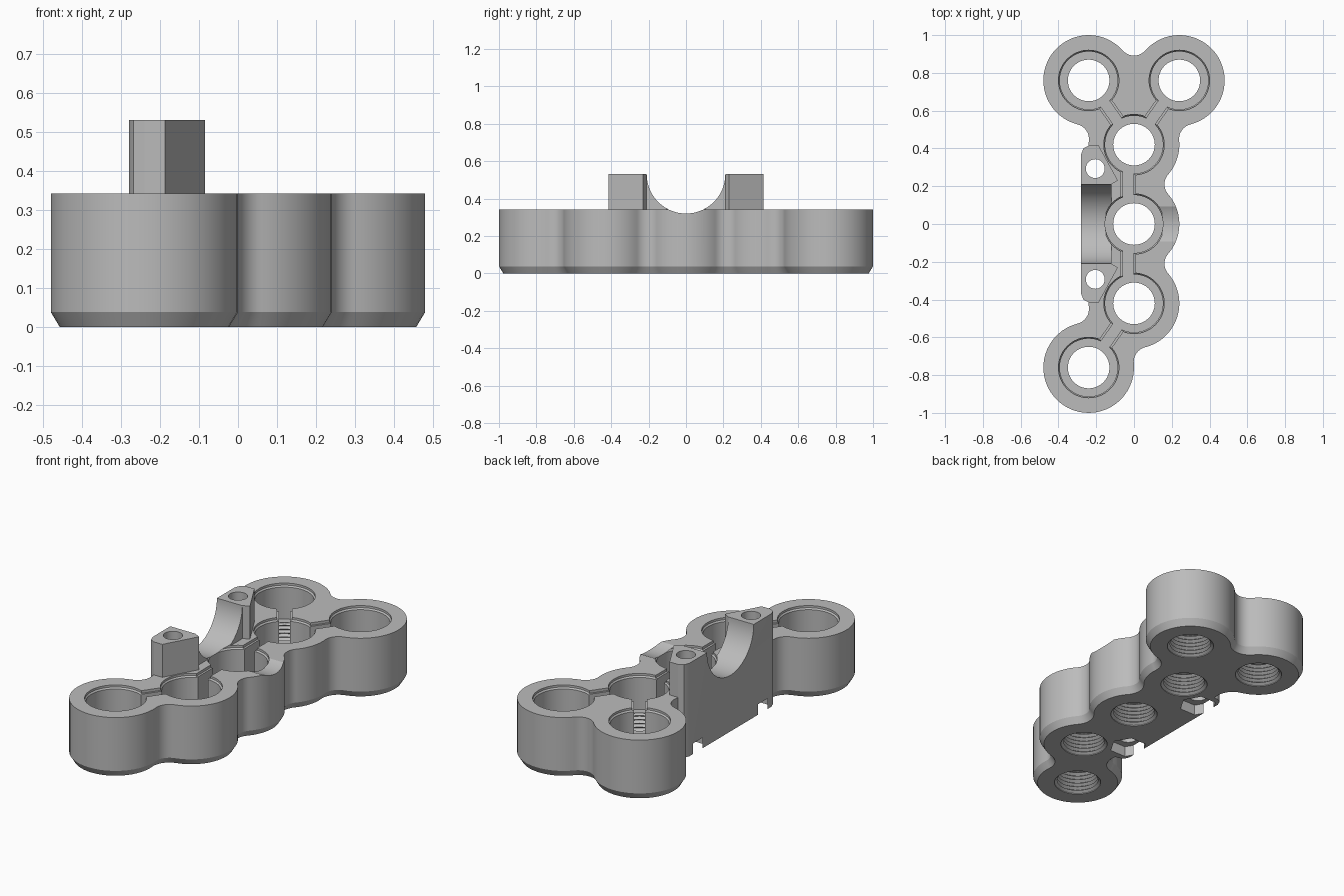
import bpy, bmesh, math
from mathutils import Vector

if "Cube" in bpy.data.objects:
    bpy.data.objects.remove(bpy.data.objects["Cube"])

H, TOP, FLOOR = 0.342, 0.53, 0.14
A, B, C, D, E, F = [Vector(p) for p in (
    (-.24, .76), (.24, .76), (0, .42), (0, 0), (0, -.42), (-.24, -.76))]

grey = bpy.data.materials.new("plain grey")
grey.use_nodes = True
grey.diffuse_color = (.5, .5, .5, 1)
grey.node_tree.nodes["Principled BSDF"].inputs["Base Color"].default_value = (.5, .5, .5, 1)


def loft(name, rings, cap=True):
    """Solid from a stack of equal-length rings of 3D points."""
    bm = bmesh.new()
    loops = [[bm.verts.new(p) for p in ring] for ring in rings]
    n = len(loops[0])
    pairs = list(zip(loops, loops[1:]))
    for low, high in pairs:
        for i in range(n):
            j = (i + 1) % n
            bm.faces.new((low[i], low[j], high[j], high[i]))
    if cap:
        bm.faces.new(loops[0][::-1])
        bm.faces.new(loops[-1])
    bmesh.ops.recalc_face_normals(bm, faces=bm.faces)
    mesh = bpy.data.meshes.new(name)
    bm.to_mesh(mesh)
    bm.free()
    mesh.materials.append(grey)
    ob = bpy.data.objects.new(name, mesh)
    bpy.context.collection.objects.link(ob)
    return ob


def prism(name, outline, z0, z1):
    return loft(name, [[(x, y, z) for x, y in outline] for z in (z0, z1)])


def turned(name, c, profile, n=64, turn=0):
    """Upright turned solid from (radius, height) pairs."""
    return loft(name, [[(c[0] + r * math.cos(turn + math.tau * i / n),
                         c[1] + r * math.sin(turn + math.tau * i / n), z)
                        for i in range(n)] for r, z in profile])


def arc(c, r, a0, a1, n):
    return [(c.x + r * math.cos(a0 + (a1 - a0) * i / n),
             c.y + r * math.sin(a0 + (a1 - a0) * i / n)) for i in range(n)]


def angle(v):
    return math.atan2(v.y, v.x)


def clover_outline(inset):
    """Circles joined by tangent fillets, walked anticlockwise."""
    R, r = .24 - inset, .08 + inset
    walk = [B, A, C, D, E, F, E, D, C]
    fillets = []
    for p, q in zip(walk, walk[1:] + walk[:1]):
        d = q - p
        h = math.sqrt((R + r) ** 2 - (d.length / 2) ** 2)
        fillets.append((p + q) / 2 + Vector((d.y, -d.x)).normalized() * h)
    pts = []
    for i, p in enumerate(walk):
        f, q = fillets[i], walk[(i + 1) % len(walk)]
        a0, a1 = angle(fillets[i - 1] - p), angle(f - p)
        pts += arc(p, R, a0, a0 + (a1 - a0) % math.tau, 36)
        b0, b1 = angle(p - f), angle(q - f)
        pts += arc(f, r, b0, b0 - (b0 - b1) % math.tau, 12)
    return pts


def combine(target, tool, operation):
    mod = target.modifiers.new(operation, 'BOOLEAN')
    mod.operation, mod.object, mod.solver = operation, tool, 'EXACT'
    bpy.context.view_layer.update()
    result = bpy.data.meshes.new_from_object(
        target.evaluated_get(bpy.context.evaluated_depsgraph_get()))
    target.modifiers.clear()
    target.data = result
    bpy.data.objects.remove(tool)


# Lobed body with chamfered foot
body = loft("lobed_bracket", [[(x, y, z) for x, y in clover_outline(inset)]
                              for inset, z in ((.023, 0), (0, .038), (0, H))])

# Side wall carrying the two clamp posts
half = [(-.12, .21), (-.085, .23), (-.187, .415), (-.24, .415), (-.268, .4), (-.28, .37)]
lug = prism("clamp_wall", half + [(x, -y) for x, y in reversed(half)], 0, TOP)
combine(body, lug, 'UNION')

# Round saddle between the posts, running across the body
saddle = loft("saddle_cutter", [[(x, .21 * math.cos(math.tau * i / 96),
                                  TOP + .21 * math.sin(math.tau * i / 96))
                                 for i in range(96)] for x in (-.5, .5)])
combine(body, saddle, 'DIFFERENCE')

# Bores: threaded below, wide pocket above, small rim chamfer
thread = [(.125, -.02), (.125, .004)]
for k in range(6):
    z = .004 + k * .022
    thread += [(.11, z + .011), (.125, z + .022)]
bore = thread + [(.11, FLOOR - .001), (.11, FLOOR), (.153, FLOOR),
                 (.153, H - .02), (.16, H - .012), (.16, H + .05)]
for c in (A, B, C, D, E, F):
    combine(body, turned("bore_cutter", c, bore), 'DIFFERENCE')


def slot(p, q, width, z0):
    d = (q - p).normalized()
    s = Vector((-d.y, d.x)) * width / 2
    a, b = p + d * .12, q - d * .12
    combine(body, prism("slot_cutter", [a - s, b - s, b + s, a + s], z0, H + .03), 'DIFFERENCE')


# Channels linking neighbouring bores
shift = Vector((-.03, 0))
for p, q in ((A, C), (B, C), (C + shift, D + shift), (D + shift, E + shift), (E, F)):
    slot(p, q, .055, FLOOR + .003)
    slot(p, q, .078, H - .015)

# Post screw holes with hexagonal nut pockets underneath
for side in (1, -1):
    c = (-.205, .293 * side)
    combine(body, turned("screw_cutter", c, [(.05, -.1), (.05, .7)], 32), 'DIFFERENCE')
    combine(body, turned("nut_cutter", c, [(.1, -.1), (.1, .06)], 6), 'DIFFERENCE')

bpy.context.view_layer.objects.active = body
body.select_set(True)
bpy.ops.object.shade_smooth_by_angle(angle=math.radians(25))
